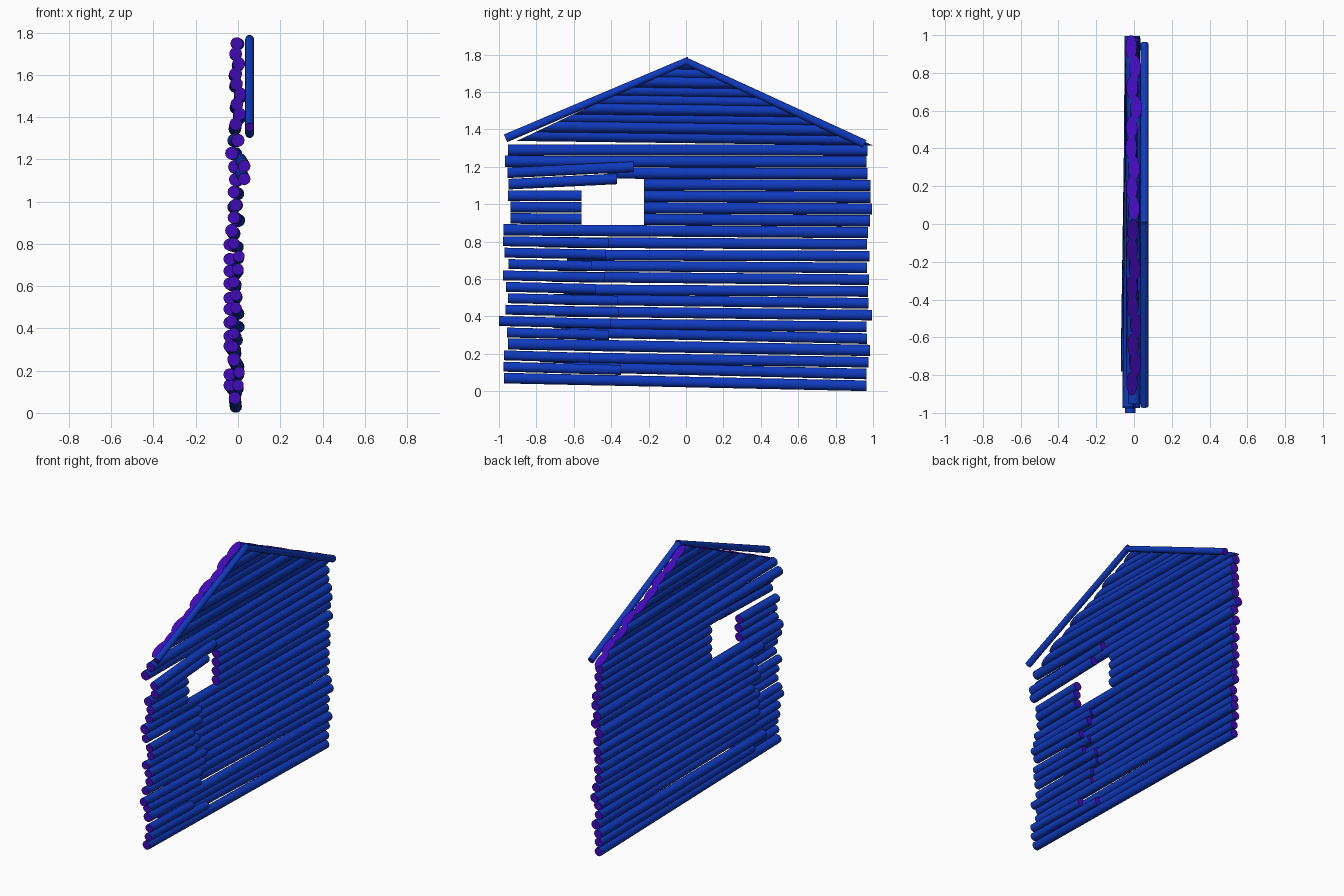
import bpy, bmesh, math, random
from mathutils import Vector

if "Cube" in bpy.data.objects:
    bpy.data.objects.remove(bpy.data.objects["Cube"])

random.seed(4)


def material(name, rgb):
    m = bpy.data.materials.new(name)
    m.diffuse_color = (*rgb, 1)
    m.use_nodes = True
    m.node_tree.nodes["Principled BSDF"].inputs["Base Color"].default_value = m.diffuse_color
    return m


BARK = material("bark_blue", (0.005, 0.042, 0.52))
CUT = material("cut_purple", (0.055, 0.003, 0.5))
SIDES = 14


def log(name, a, b, r=0.029, cut_a=0.0, cut_b=0.0):
    """Round log from a to b; cut_* slants an end (y shift per unit of height)."""
    a, b = Vector(a), Vector(b)
    bm = bmesh.new()
    rings = []
    for p, cut in ((a, cut_a), (b, cut_b)):
        ring = []
        for k in range(SIDES):
            t = 2 * math.pi * k / SIDES
            dx, dz = r * math.cos(t), r * math.sin(t)
            ring.append(bm.verts.new((p.x + dx, p.y + cut * dz, p.z + dz)))
        rings.append(ring)
    for k in range(SIDES):
        n = (k + 1) % SIDES
        f = bm.faces.new((rings[0][k], rings[0][n], rings[1][n], rings[1][k]))
        f.smooth = True
    for ring in rings:
        bm.faces.new(ring).material_index = 1
        for k in range(SIDES):
            bm.edges.get((ring[k], ring[(k + 1) % SIDES])).smooth = False
    bmesh.ops.recalc_face_normals(bm, faces=bm.faces)
    me = bpy.data.meshes.new(name)
    bm.to_mesh(me)
    bm.free()
    me.materials.append(BARK)
    me.materials.append(CUT)
    ob = bpy.data.objects.new(name, me)
    bpy.context.collection.objects.link(ob)
    return ob


def jit(s):
    return random.uniform(-s, s)


# wall rows, bottom to top: sideways offset of the near (-y) end
X_NEAR = [-0.015, 0, 0.005, -0.02, -0.025, -0.02, -0.03, -0.01, -0.01, -0.02, 0,
          0.005, -0.02, -0.03, -0.02, -0.01, -0.02, 0.03, 0.03, -0.03, 0]
SPLIT = {1, 2, 4, 5, 6, 7, 8, 9, 10, 11, 12}
for i, xn in enumerate(X_NEAR):
    zl, zr = 0.07 + 0.061 * i, 0.029 + 0.063 * i
    yl, yr = -0.965 + jit(0.015), 0.975 + jit(0.012)
    if i == 5:
        yl = -1.0
    if i in (6, 15):
        yr = 0.995
    xr = -0.008 + jit(0.012)

    def z_at(y):
        return zl + (zr - zl) * (y + 0.97) / 1.94

    if i in SPLIT:
        # short log overlapping the long one
        ye = random.uniform(-0.55, -0.33)
        yb = random.uniform(-0.8, -0.62)
        log(f"short_log_{i}", (xn, yl, zl), (xn * 0.5, ye, z_at(ye) - 0.005), 0.027)
        log(f"long_log_{i}", (-0.04, yb, z_at(yb) + jit(0.012)), (xr, yr, zr))
    elif 14 <= i <= 17:
        # logs either side of the window
        ye, ze = (-0.37, 1.135) if i == 17 else (-0.56, z_at(-0.56))
        log(f"window_left_log_{i}", (xn, yl + 0.02, zl), (xn * 0.5, ye, ze), 0.029)
        log(f"window_right_log_{i}", (-0.012, -0.225, z_at(-0.225)), (xr, yr, zr), 0.031)
    elif i == 18:
        # lintel logs
        log("lintel_left_log", (xn, yl, zl), (0.01, -0.28, 1.2))
        log("lintel_right_log", (-0.015, -0.42, z_at(-0.4)), (xr, yr, zr), 0.031)
    else:
        log(f"full_log_{i}", (xn, yl, zl), (xr, yr, zr), 0.029 if i == 0 else 0.031)

# gable rows, ends cut along the roof slope
SLOPE = 2.12
for j in range(9):
    z = 1.355 + 0.049 * j
    tilt = 0.012 * (1 - j / 9)
    x = jit(0.012)
    log(f"gable_log_{j}", (x, -(1.765 - z - tilt) * SLOPE, z + tilt),
        (x + jit(0.006), (1.785 - z + tilt) * SLOPE, z - tilt), 0.03, SLOPE, -SLOPE)

# sloping rake logs on the outer face
log("rake_log_left", (0.055, -0.965, 1.352), (0.055, 0.01, 1.768), 0.021, -0.43, 0)
log("rake_log_right", (0.055, 0.0, 1.765), (0.055, 0.955, 1.322), 0.021, 0, 0.46)
